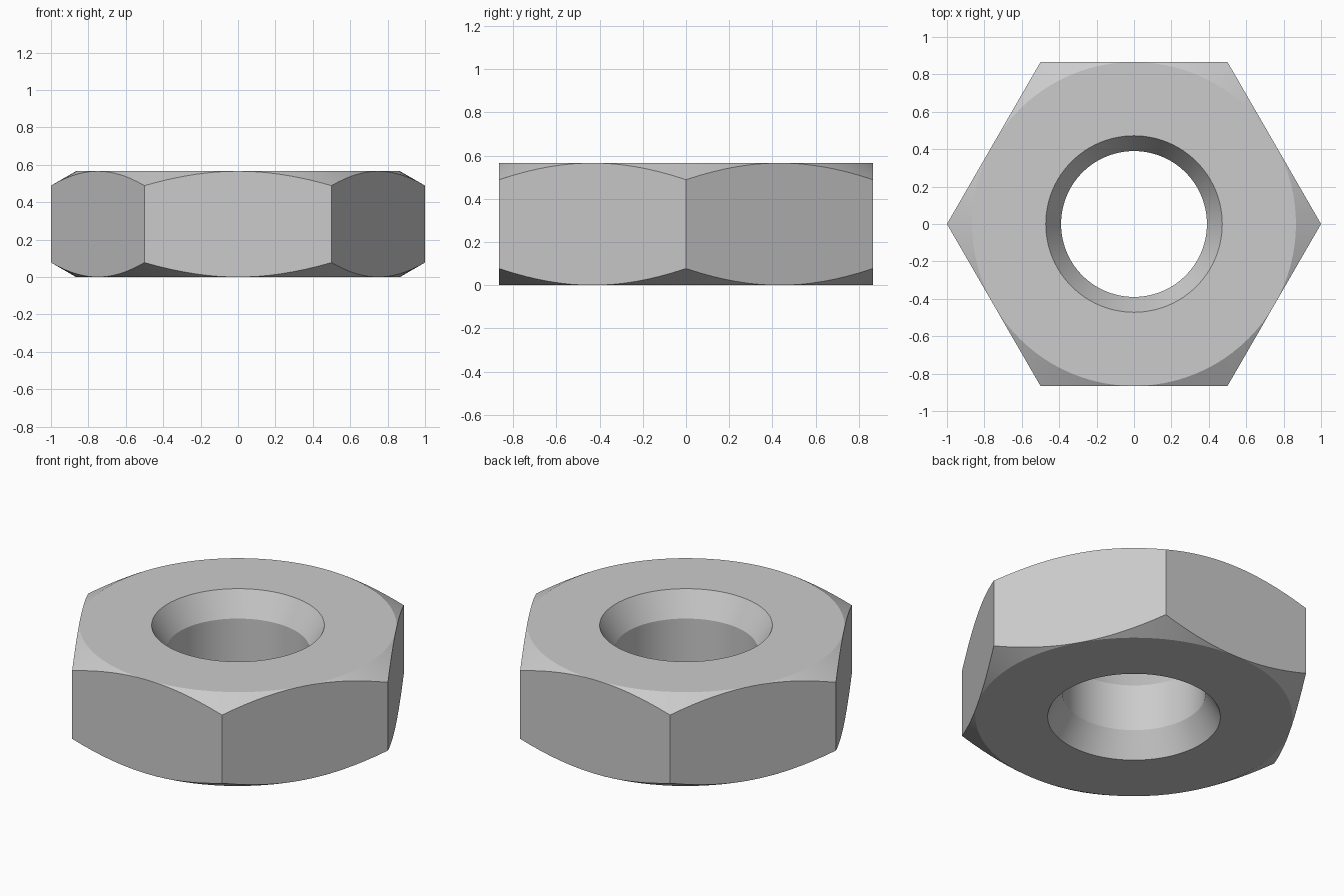
import bpy, bmesh
from math import sin, cos, tan, pi, radians

cube = bpy.data.objects.get("Cube")
if cube:
    bpy.data.objects.remove(cube, do_unlink=True)

HEIGHT = 0.566
FLAT = cos(radians(30))      # centre to flat side
BORE, MOUTH = 0.39, 0.472    # hole radius, widened rim radius
SINK = (MOUTH - BORE) * tan(radians(60))
STEPS = 96                   # multiple of six, so corners land on steps

steel = bpy.data.materials.new("steel grey")
steel.use_nodes = True
color = (0.6, 0.6, 0.6, 1)
steel.diffuse_color = color
steel.node_tree.nodes["Principled BSDF"].inputs["Base Color"].default_value = color


def section(angle):
    """Closed cross-section of the nut at one angle, as (radius, height)."""
    off = (angle + pi / 6) % (pi / 3) - pi / 6
    rim = FLAT / cos(pi / 6 - abs(off))
    drop = (rim - FLAT) * tan(radians(30))
    lower = [(BORE, SINK), (MOUTH, 0), (FLAT, 0), (rim, drop)]
    return lower + [(r, HEIGHT - z) for r, z in reversed(lower)]


# Sweep the section around the axis
bm = bmesh.new()
rings = []
for i in range(STEPS):
    a = 2 * pi * i / STEPS
    rings.append([bm.verts.new((r * cos(a), r * sin(a), z)) for r, z in section(a)])
for i, ring in enumerate(rings):
    nxt = rings[(i + 1) % STEPS]
    for j in range(len(ring)):
        k = (j + 1) % len(ring)
        bm.faces.new((ring[j], nxt[j], nxt[k], ring[k]))

# Merge the chamfer where it vanishes at the middle of each flat
bmesh.ops.remove_doubles(bm, verts=bm.verts, dist=0.00001)
bmesh.ops.recalc_face_normals(bm, faces=bm.faces)

mesh = bpy.data.meshes.new("hex_nut")
bm.to_mesh(mesh)
bm.free()
mesh.materials.append(steel)
nut = bpy.data.objects.new("hex_nut", mesh)
bpy.context.collection.objects.link(nut)

# Smooth the round surfaces, keep the edges crisp
bpy.context.view_layer.objects.active = nut
nut.select_set(True)
bpy.ops.object.shade_smooth_by_angle(angle=radians(25))
